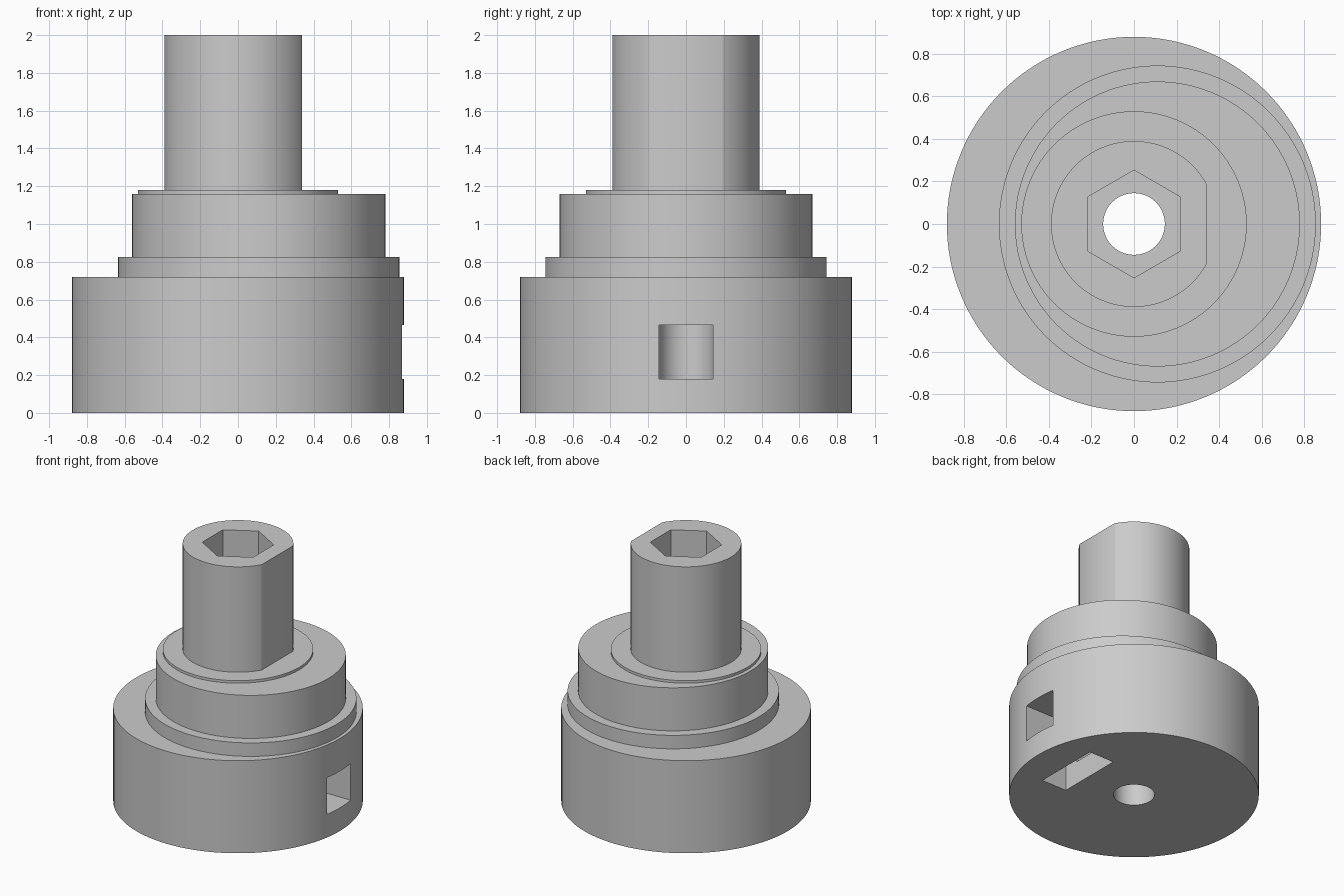
import bpy
import math

if "Cube" in bpy.data.objects:
    bpy.data.objects.remove(bpy.data.objects["Cube"], do_unlink=True)

grey = bpy.data.materials.new("plain grey")
grey.use_nodes = True
grey.diffuse_color = (0.6, 0.6, 0.6, 1)
grey.node_tree.nodes["Principled BSDF"].inputs["Base Color"].default_value = (0.6, 0.6, 0.6, 1)


def cylinder(name, radius, low, high, x=0, sides=128, turn=0):
    bpy.ops.mesh.primitive_cylinder_add(
        vertices=sides, radius=radius, depth=high - low,
        location=(x, 0, (low + high) / 2), rotation=(0, 0, turn))
    return finish(name)


def box(name, x_range, half_width, z_range):
    size = (x_range[1] - x_range[0], 2 * half_width, z_range[1] - z_range[0])
    bpy.ops.mesh.primitive_cube_add(
        size=1, location=(sum(x_range) / 2, 0, sum(z_range) / 2), scale=size)
    return finish(name)


def finish(name):
    obj = bpy.context.object
    obj.name = name
    bpy.ops.object.transform_apply(location=True, rotation=True, scale=True)
    obj.data.materials.append(grey)
    return obj


def combine(target, tool, operation):
    mod = target.modifiers.new(operation.lower(), "BOOLEAN")
    mod.operation = operation
    mod.solver = "EXACT"
    mod.object = tool
    bpy.ops.object.select_all(action="DESELECT")
    bpy.context.view_layer.objects.active = target
    target.select_set(True)
    bpy.ops.object.modifier_apply(modifier=mod.name)
    bpy.data.objects.remove(tool, do_unlink=True)


# Round base
hub = cylinder("eccentric_hub", 0.88, 0, 0.72)

# Off-centre flange and cam, then the thin collar
combine(hub, cylinder("cam_flange", 0.745, 0.65, 0.825, x=0.11), "UNION")
combine(hub, cylinder("cam", 0.67, 0.62, 1.16, x=0.11), "UNION")
combine(hub, cylinder("collar", 0.53, 1.05, 1.18), "UNION")

# Shaft with one flat side
shaft = cylinder("shaft", 0.39, 1.0, 2.0)
combine(shaft, box("shaft_flat", (0.34, 0.6), 0.5, (0.9, 2.1)), "DIFFERENCE")
combine(hub, shaft, "UNION")

# Through bore and hexagonal socket
combine(hub, cylinder("bore", 0.145, -0.1, 2.1), "DIFFERENCE")
combine(hub, cylinder("hex_socket", 0.253, 1.4, 2.1, sides=6), "DIFFERENCE")

# Square screw channel and the nut slot open at the underside
combine(hub, box("screw_channel", (0, 1), 0.144, (0.18, 0.465)), "DIFFERENCE")
combine(hub, box("nut_slot", (0.41, 0.625), 0.26, (-0.1, 0.59)), "DIFFERENCE")

while len(hub.data.materials) > 1:
    hub.data.materials.pop()
for face in hub.data.polygons:
    face.material_index = 0
bpy.ops.object.select_all(action="DESELECT")
hub.select_set(True)
bpy.context.view_layer.objects.active = hub
bpy.ops.object.shade_smooth_by_angle(angle=math.radians(30))
